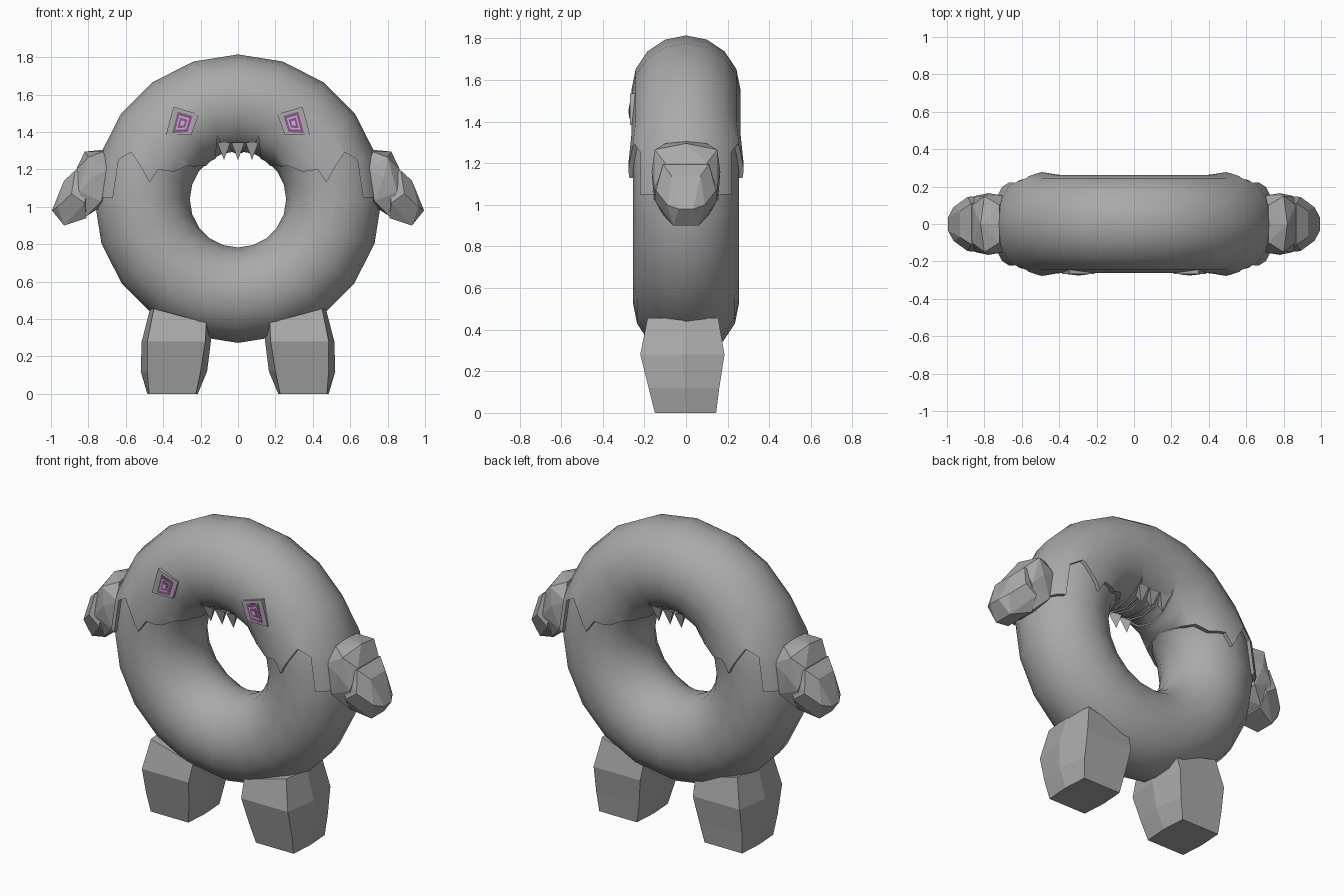
import bpy, bmesh, math
from mathutils import Vector

if "Cube" in bpy.data.objects:
    bpy.data.objects.remove(bpy.data.objects["Cube"])

CZ, R, r = 1.04, 0.5125, 0.255      # ring centre height, ring radius, tube radius


def material(name, c):
    m = bpy.data.materials.new(name)
    m.diffuse_color = (*c, 1)
    m.use_nodes = True
    m.node_tree.nodes["Principled BSDF"].inputs["Base Color"].default_value = m.diffuse_color
    return m


GREY = material("stone grey", (0.40, 0.40, 0.40))
PALE = material("pale pink", (0.62, 0.44, 0.62))
PURPLE = material("purple", (0.27, 0.09, 0.27))


def add_object(name, bm, mat):
    bmesh.ops.recalc_face_normals(bm, faces=bm.faces[:])
    me = bpy.data.meshes.new(name)
    bm.to_mesh(me)
    bm.free()
    ob = bpy.data.objects.new(name, me)
    bpy.context.collection.objects.link(ob)
    if mat:
        me.materials.append(mat)
    return ob


def activate(ob):
    bpy.ops.object.select_all(action='DESELECT')
    ob.select_set(True)
    bpy.context.view_layer.objects.active = ob


def hull(name, pts, mat=GREY):
    bm = bmesh.new()
    for p in pts:
        bm.verts.new(p)
    res = bmesh.ops.convex_hull(bm, input=bm.verts[:])
    junk = {g for g in res["geom_interior"] + res["geom_unused"]
            if isinstance(g, bmesh.types.BMVert)}
    bmesh.ops.delete(bm, geom=list(junk), context='VERTS')
    bmesh.ops.dissolve_limit(bm, angle_limit=math.radians(4),
                             verts=bm.verts[:], edges=bm.edges[:])
    return add_object(name, bm, mat)


def prism(name, pts, y0, y1, mat):
    # extrude an x-z outline along y
    bm = bmesh.new()
    a = [bm.verts.new((x, y0, z)) for x, z in pts]
    b = [bm.verts.new((x, y1, z)) for x, z in pts]
    bm.faces.new(a)
    bm.faces.new(b[::-1])
    n = len(pts)
    for i in range(n):
        j = (i + 1) % n
        bm.faces.new((a[i], b[i], b[j], a[j]))
    return add_object(name, bm, mat)


def ring(name, tube):
    bpy.ops.mesh.primitive_torus_add(major_segments=20, minor_segments=16,
                                     major_radius=R, minor_radius=tube,
                                     location=(0, 0, CZ), rotation=(math.pi / 2, 0, 0))
    ob = bpy.context.object
    ob.name = name
    bpy.ops.object.transform_apply(location=True, rotation=True, scale=True)
    ob.data.materials.append(GREY)
    return ob


# Ring body
body = ring("ring_body", r)
activate(body)
bpy.ops.object.shade_smooth_by_angle(angle=math.radians(40))

# Glaze over the upper half, cut along a jagged edge
glaze = ring("glaze", r + 0.007)
edge = [(0.05, 1.33), (0.065, 1.28), (0.11, 1.38), (0.125, 1.215), (0.28, 1.225),
        (0.35, 1.19), (0.43, 1.20), (0.475, 1.13), (0.51, 1.20), (0.565, 1.29),
        (0.63, 1.25), (0.66, 1.05), (0.95, 1.05), (0.95, 2.0)]
outline = [(-x, z) for x, z in reversed(edge)] + [(0, 1.25)] + edge
cutter = prism("glaze_cutter", outline, -0.6, 0.6, None)
activate(glaze)
mod = glaze.modifiers.new("cut", 'BOOLEAN')
mod.operation, mod.solver, mod.object = 'INTERSECT', 'EXACT', cutter
bpy.ops.object.modifier_apply(modifier=mod.name)
bpy.data.objects.remove(cutter)
# flare the lower rim outwards
bm = bmesh.new()
bm.from_mesh(glaze.data)
bmesh.ops.triangulate(bm, faces=[f for f in bm.faces if len(f.verts) > 4])
for v in bm.verts:
    if v.co.z < 1.30 and abs(v.co.y) > 0.12:
        d = Vector((v.co.x, 0, v.co.z - CZ)).normalized() * R
        core = Vector((d.x, 0, d.z + CZ))
        v.co += (v.co - core).normalized() * 0.015
bm.to_mesh(glaze.data)
bm.free()
bpy.ops.object.shade_smooth_by_angle(angle=math.radians(40))

# Teeth hanging into the hole
for s, side in ((-1, "front"), (1, "back")):
    for x in (-0.075, 0, 0.075):
        hull("glaze_tooth_" + side, [(x - 0.035, s * 0.175, 1.345), (x + 0.035, s * 0.175, 1.345),
                                     (x, s * 0.15, 1.25), (x, s * 0.10, 1.32)])

# Feet: stacked six-sided rings (z, inner x, outer x, front y, back y, bulge)
FOOT = [(0.0, 0.225, 0.475, -0.15, 0.145, 0.01),
        (0.12, 0.20, 0.485, -0.18, 0.16, 0.035),
        (0.28, 0.175, 0.485, -0.22, 0.185, 0.03),
        (0.41, 0.17, 0.45, -0.185, 0.155, 0.02)]
# Arms: cuff and fist hulls, given for one half in y
CUFF = [(0.69, 0.15, 1.20), (0.72, 0.10, 1.295), (0.72, 0, 1.305), (0.82, 0, 1.295),
        (0.80, 0.15, 1.265), (0.865, 0.10, 1.20), (0.85, 0.15, 1.08), (0.78, 0.165, 1.16),
        (0.73, 0.155, 1.03), (0.81, 0.11, 0.95), (0.70, 0, 1.02)]
FIST = [(0.80, 0.12, 1.17), (0.87, 0.11, 1.195), (0.93, 0.07, 1.14), (0.89, 0.145, 1.07),
        (0.995, 0.035, 0.98), (0.965, 0.09, 1.0), (0.93, 0.06, 0.90), (0.81, 0.10, 0.94),
        (0.82, 0.15, 1.02)]
# Eye outline on the right-hand side
EYE = [(0.25, 1.385), (0.385, 1.385), (0.345, 1.535), (0.21, 1.495)]
IRIS = [(0.27, 1.40), (0.352, 1.395), (0.322, 1.508), (0.243, 1.485)]

for s, side in ((-1, "left"), (1, "right")):
    bm = bmesh.new()
    loops = []
    for z, xi, xo, y0, y1, b in FOOT:
        top = z > 0.4
        my = (y0 + y1) / 2
        pts = [(xi, y0), (xo, y0), (xo + b, my), (xo, y1), (xi, y1), (xi - b, my)]
        # the top slopes up towards the outside
        loops.append([bm.verts.new((s * x, y, z + (0.045 if x > 0.3 else -0.03) * top))
                      for x, y in pts])
    for a, c in zip(loops, loops[1:]):
        for i in range(6):
            j = (i + 1) % 6
            bm.faces.new((a[i], a[j], c[j], c[i]))
    bm.faces.new(loops[0])
    bm.faces.new(loops[-1])
    add_object("foot_" + side, bm, GREY)

    for name, half in (("cuff_", CUFF), ("fist_", FIST)):
        hull(name + side, [(s * x, t * y, z) for x, y, z in half for t in (-1, 1)])

    # Eye frame with nested coloured plates
    prism("eye_frame_" + side, [(s * x, z) for x, z in EYE], -0.268, -0.24, GREY)
    cx = sum(p[0] for p in IRIS) / 4
    cz = sum(p[1] for p in IRIS) / 4
    for i, (k, mat) in enumerate(((1, PURPLE), (0.68, PALE), (0.5, PURPLE), (0.25, PALE))):
        pts = [(s * (cx + (x - cx) * k), cz + (z - cz) * k) for x, z in IRIS]
        prism("eye_plate_%d_%s" % (i, side), pts, -0.270 - 0.002 * i, -0.266, mat)
